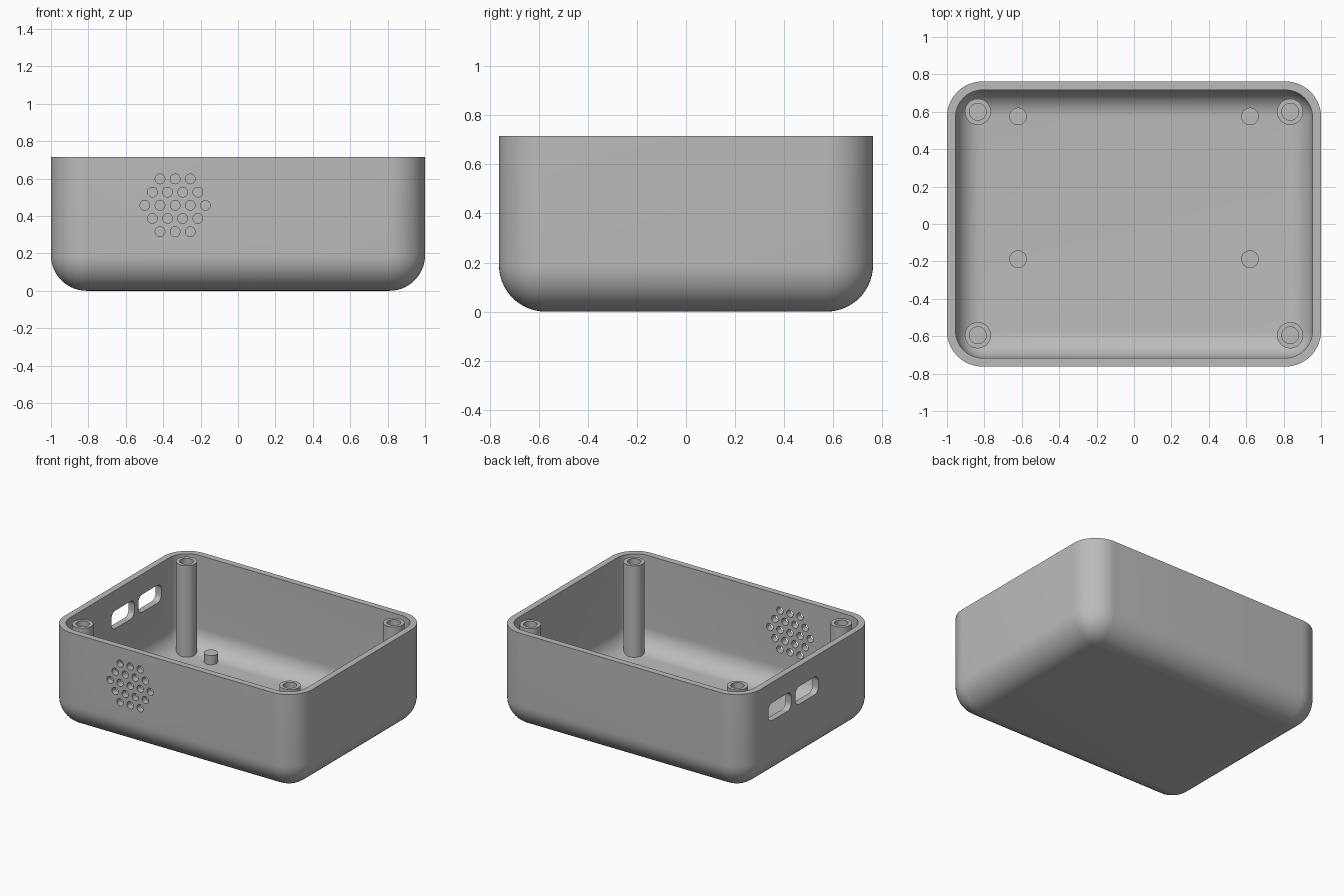
import bpy, bmesh, math
from mathutils import Matrix, Vector

cube = bpy.data.objects.get("Cube")
if cube:
    bpy.data.objects.remove(cube, do_unlink=True)

HALF_X, HALF_Y, HEIGHT = 1.0, 0.762, 0.716
WALL, ROUND = 0.046, 0.19

gray = bpy.data.materials.new("plain gray")
gray.use_nodes = True
gray.diffuse_color = (0.5, 0.5, 0.5, 1)
gray.node_tree.nodes["Principled BSDF"].inputs["Base Color"].default_value = (0.5, 0.5, 0.5, 1)


def make_object(name, bm):
    bmesh.ops.recalc_face_normals(bm, faces=bm.faces)
    mesh = bpy.data.meshes.new(name)
    bm.to_mesh(mesh)
    bm.free()
    mesh.materials.append(gray)
    obj = bpy.data.objects.new(name, mesh)
    bpy.context.collection.objects.link(obj)
    return obj


def smooth(obj):
    bpy.ops.object.select_all(action='DESELECT')
    obj.select_set(True)
    bpy.context.view_layer.objects.active = obj
    bpy.ops.object.shade_smooth_by_angle(angle=math.radians(30))


def add_box(bm, low, high):
    low, high = Vector(low), Vector(high)
    size = high - low
    matrix = Matrix.Translation((low + high) / 2) @ Matrix.Diagonal((*size, 1))
    return bmesh.ops.create_cube(bm, size=1, matrix=matrix)["verts"]


def tub(name, inset, top, radius):
    """Box with rounded uprights and a rounded bottom."""
    bm = bmesh.new()
    add_box(bm, (inset - HALF_X, inset - HALF_Y, inset), (HALF_X - inset, HALF_Y - inset, top))
    edges = [e for e in bm.edges if min(v.co.z for v in e.verts) < inset + 0.01]
    bmesh.ops.bevel(bm, geom=edges, offset=radius, segments=14, profile=0.5, affect='EDGES')
    return make_object(name, bm)


def cut(target, cutter):
    mod = target.modifiers.new("cut", 'BOOLEAN')
    mod.operation, mod.solver, mod.object = 'DIFFERENCE', 'EXACT', cutter
    bpy.context.view_layer.objects.active = target
    bpy.ops.object.modifier_apply(modifier=mod.name)
    bpy.data.objects.remove(cutter, do_unlink=True)


def lathe(name, profile, x, y):
    """Revolve a radius/height profile about an upright axis at x, y."""
    bm = bmesh.new()
    verts = [bm.verts.new((r, 0, z)) for r, z in profile]
    edges = [bm.edges.new(pair) for pair in zip(verts, verts[1:])]
    bmesh.ops.spin(bm, geom=verts + edges, cent=(0, 0, 0), axis=(0, 0, 1),
                   angle=math.tau, steps=40)
    bmesh.ops.remove_doubles(bm, verts=bm.verts, dist=0.0005)
    obj = make_object(name, bm)
    obj.location = (x, y, 0)
    smooth(obj)


# Hollow shell
shell = tub("case_shell", 0, HEIGHT, ROUND)
cut(shell, tub("cavity_cutter", WALL, HEIGHT + 0.2, ROUND - WALL))

# Hexagonal grille of round holes through the front wall
bm = bmesh.new()
for row in range(-2, 3):
    count = 5 - abs(row)
    for i in range(count):
        x = -0.336 + (i - (count - 1) / 2) * 0.081
        place = Matrix.Translation((x, -HALF_Y, 0.457 + row * 0.0705))
        bmesh.ops.create_cone(bm, cap_ends=True, segments=24, radius1=0.026, radius2=0.026,
                              depth=0.2, matrix=place @ Matrix.Rotation(math.pi / 2, 4, 'X'))
cut(shell, make_object("grille_cutter", bm))

# Two rounded port slots through the side wall
for y in (0.037, 0.348):
    bm = bmesh.new()
    add_box(bm, (-1.1, y - 0.132, 0.438), (-0.85, y + 0.132, 0.568))
    edges = [e for e in bm.edges if abs(e.verts[0].co.x - e.verts[1].co.x) > 0.1]
    bmesh.ops.bevel(bm, geom=edges, offset=0.045, segments=8, profile=0.5, affect='EDGES')
    cut(shell, make_object("port_cutter", bm))
smooth(shell)

# Corner screw posts with blind holes
post = [(0, 0.042), (0.07, 0.042), (0.07, 0.712), (0.045, 0.712), (0.045, 0.35), (0, 0.35)]
for end, y in (("front", -0.595), ("back", 0.6)):
    for side, x in (("right", -0.835), ("left", 0.835)):
        lathe(f"screw_post_{end}_{side}", post, x, y)

# Short board pegs on the floor
peg = [(0, 0.03), (0.047, 0.03), (0.047, 0.113), (0, 0.113)]
for end, y in (("front", -0.188), ("back", 0.575)):
    for side, x in (("right", -0.62), ("left", 0.62)):
        lathe(f"board_peg_{end}_{side}", peg, x, y)
